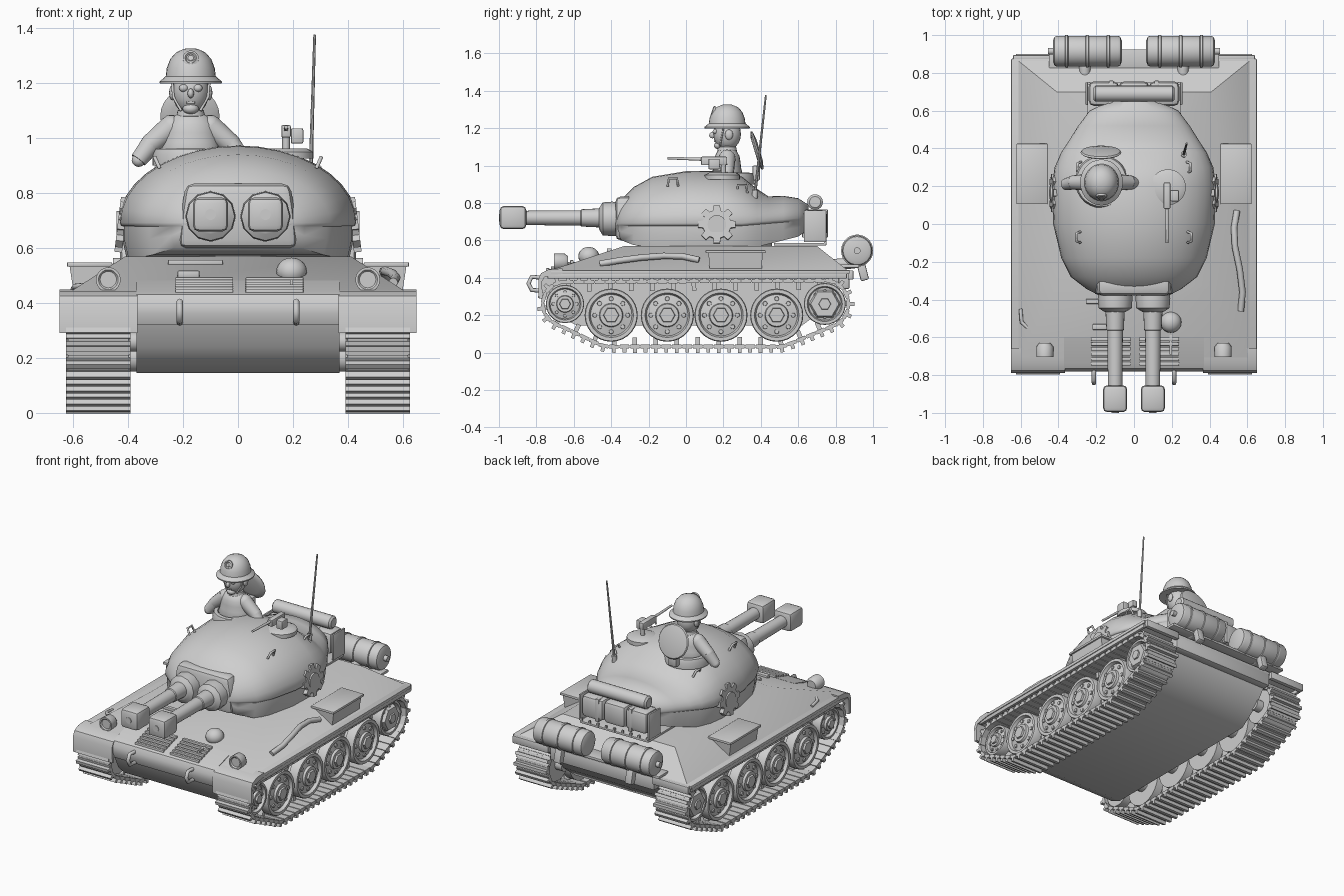
import bpy, bmesh, math
from math import sin, cos, pi, radians
from mathutils import Vector, Matrix

cube = bpy.data.objects.get("Cube")
if cube:
    bpy.data.objects.remove(cube, do_unlink=True)

GREY = (0.62, 0.62, 0.62, 1)
mat = bpy.data.materials.new("plain grey")
mat.use_nodes = True
mat.diffuse_color = GREY
mat.node_tree.nodes["Principled BSDF"].inputs["Base Color"].default_value = GREY


# ---------- helpers ----------
def finish(name, bm, matrix=Matrix(), bevel=0, angle=38):
    bmesh.ops.recalc_face_normals(bm, faces=bm.faces)
    if bevel:
        sharp = [e for e in bm.edges if e.calc_face_angle(0) > 0.5]
        bmesh.ops.bevel(bm, geom=sharp, offset=bevel, segments=2, profile=0.5, affect='EDGES')
    for f in bm.faces:
        f.smooth = True
    for e in bm.edges:
        e.smooth = e.calc_face_angle(0) < radians(angle)
    me = bpy.data.meshes.new(name)
    bm.to_mesh(me)
    bm.free()
    me.transform(matrix)
    me.materials.append(mat)
    ob = bpy.data.objects.new(name, me)
    bpy.context.collection.objects.link(ob)


def box(name, c, size, bevel=0, rx=0):
    bm = bmesh.new()
    bmesh.ops.create_cube(bm, size=1, matrix=Matrix.Diagonal((*size, 1)))
    finish(name, bm, Matrix.Translation(c) @ Matrix.Rotation(rx, 4, 'X'), bevel)


def loft(name, rings, matrix=Matrix(), bevel=0, angle=38):
    bm = bmesh.new()
    vs = [[bm.verts.new(p) for p in r] for r in rings]
    n = len(vs[0])
    for a, b in zip(vs, vs[1:]):
        for i in range(n):
            bm.faces.new((a[i], a[(i + 1) % n], b[(i + 1) % n], b[i]))
    bm.faces.new(vs[0])
    bm.faces.new(vs[-1])
    finish(name, bm, matrix, bevel, angle)


def lathe(name, profile, origin, axis=(0, 0, 1), seg=24, scale=(1, 1, 1), angle=38):
    """Profile of (radius, height) pairs turned about an axis."""
    rings = [[(r * cos(2 * pi * i / seg), r * sin(2 * pi * i / seg), h) for i in range(seg)]
             for r, h in profile]
    m = (Matrix.Translation(origin) @ Matrix.Diagonal((*scale, 1))
         @ Vector(axis).to_track_quat('Z', 'Y').to_matrix().to_4x4())
    loft(name, rings, m, 0, angle)


def rod(name, a, b, r0, r1=None, seg=16):
    d = Vector(b) - Vector(a)
    lathe(name, [(r0, 0), (r0 if r1 is None else r1, d.length)], a, d, seg)


def ball(name, c, size, seg=20):
    bm = bmesh.new()
    bmesh.ops.create_uvsphere(bm, u_segments=seg, v_segments=seg // 2, radius=1)
    finish(name, bm, Matrix.Translation(c) @ Matrix.Diagonal((*size, 1)))


def prism_x(name, pts, x0, x1):
    loft(name, [[(x, y, z) for y, z in pts] for x in (x0, x1)])


def tube(name, pts, r):
    cu = bpy.data.curves.new(name, 'CURVE')
    cu.dimensions = '3D'
    cu.bevel_depth, cu.bevel_resolution, cu.use_fill_caps = r, 2, True
    sp = cu.splines.new('POLY')
    sp.points.add(len(pts) - 1)
    for p, q in zip(sp.points, pts):
        p.co = (*q, 1)
    cu.materials.append(mat)
    bpy.context.collection.objects.link(bpy.data.objects.new(name, cu))


# ---------- hull ----------
prism_x("lower_hull", [(-.76, .33), (-.72, .24), (-.66, .18), (-.58, .145), (.62, .145),
                       (.76, .25), (.84, .36), (.85, .42), (-.7, .42)], -.37, .37)
prism_x("nose", [(-.6, .32), (-.765, .32), (-.782, .36), (-.78, .4), (-.765, .43), (-.735, .444),
                 (-.6, .482)], -.37, .37)
loft("upper_hull", [[(-x, y0, z), (x, y0, z), (x, y1, z), (-x, y1, z)] for x, y0, y1, z in
                    [(.62, -.74, .87, .435), (.41, -.33, .7, .57)]])
box("fender_deck", (0, .075, .43), (1.3, 1.6, .022), .004)
box("rear_sill", (0, .845, .385), (.76, .06, .09), .01)
box("drum_shelf", (0, .875, .462), (.9, .1, .018), .004)
for s in (-1, 1):
    prism_x("mudguard", [(-.66, .45), (-.735, .444), (-.775, .425), (-.79, .39), (-.787, .29),
                         (-.767, .29), (-.77, .38), (-.755, .405), (-.66, .42)], s * .365, s * .65)
    box("fender_lip", (s * .635, .06, .41), (.02, 1.6, .03), .004)
    box("rear_flap", (s * .51, .88, .415), (.26, .03, .05), .006)

    # stowage bin with overhanging lid
    loft("side_bin", [[(s * .46, y0, z), (s * x, y0, z), (s * x, y1, z), (s * .46, y1, z)]
                      for x, y0, y1, z in [(.6, .125, .405, .45), (.613, .12, .41, .535)]])
    box("bin_lid", (s * .54, .265, .54), (.165, .32, .016), .004)

    # headlight, tow hook
    lathe("headlight", [(.03, 0), (.045, .02), (.045, .075), (.036, .075), (.03, .068)],
          (s * .472, -.63, .485), (0, -1, 0), 20)
    rod("headlight_stem", (s * .472, -.665, .42), (s * .472, -.665, .46), .015)
    tube("tow_hook", [(s * .212, -.77, .4), (s * .212, -.825, .405), (s * .212, -.842, .37),
                      (s * .212, -.825, .335), (s * .212, -.77, .33)], .012)

    # slatted grille on the glacis
    for i in range(6):
        y = -.74 + i * .026
        box("grille_slat", (s * .128 + .005, y, .44 + .33 * (y + .74)), (.21, .018, .022), .003)

    # fuel drum with bands and brackets
    cx = s * .247
    lathe("fuel_drum", [(.055, 0), (.075, .008), (.081, .02), (.081, .345), (.075, .357), (.055, .365)],
          (cx - .1825, .915, .545), (1, 0, 0), 28)
    for dx in (-.11, 0, .11):
        lathe("drum_band", [(.081, 0), (.086, .003), (.086, .015), (.081, .018)],
              (cx + dx - .009, .915, .545), (1, 0, 0), 28)
    rod("drum_cap", (s * .43, .915, .545), (s * .455, .915, .545), .018)
    rod("drum_bracket", (s * .26, .79, .47), (s * .26, .9, .48), .03)
    box("drum_foot", (s * .26, .945, .435), (.05, .045, .1), .008, .25)

box("vision_strip", (-.155, -.41, .547), (.2, .025, .02), .004)
box("vision_block", (-.18, -.545, .505), (.08, .03, .025), .004)
ball("dome_lamp", (.195, -.52, .515), (.056, .056, .05))
rod("dome_stem", (.195, -.52, .46), (.195, -.52, .51), .035)
box("dome_bracket", (.195, -.62, .475), (.012, .14, .02))
tube("tow_bar", [(.565, -.46, .475), (.575, -.36, .492), (.56, -.24, .508), (.535, -.12, .517),
                 (.53, -.02, .515), (.545, .07, .495)], .017)
tube("side_handle", [(-.6, -.45, .45), (-.595, -.52, .46), (-.55, -.56, .465)], .01)

# ---------- running gear ----------
ROAD = [(-.4, .2), (-.1, .2), (.187, .2), (.485, .2)]
IDLER, SPROCKET = (-.647, .26), (.742, .26)
circles = [(c, .168) for c in ROAD] + [(IDLER, .117), (SPROCKET, .125)]


def track_path(count):
    """Evenly spaced points on the hull around all the wheels."""
    pts = []
    for i in range(360):
        d = Vector((cos(2 * pi * i / 360), sin(2 * pi * i / 360)))
        c, r = max(circles, key=lambda q: Vector(q[0]).dot(d) + q[1])
        pts.append(Vector(c) + r * d)
    pts.append(pts[0])
    lens = [(b - a).length for a, b in zip(pts, pts[1:])]
    step, out, walked, k = sum(lens) / count, [], 0, 0
    for i in range(count):
        while walked + lens[k] < i * step:
            walked += lens[k]
            k += 1
        out.append(pts[k].lerp(pts[k + 1], (i * step - walked) / max(lens[k], 1e-9)))
    return out


path = track_path(64)


def track(name, x):
    bm = bmesh.new()
    n = len(path)
    for i, p in enumerate(path):
        t = path[(i + 1) % n] - path[i - 1]
        m = Matrix.Translation((x, p.x, p.y)) @ Matrix.Rotation(math.atan2(t.y, t.x), 4, 'X')
        # each link: pad, joining web, grouser, and on every other link a guide tooth
        parts = [((0, 0, 0), (.235, .05, .02)), ((0, 0, 0), (.22, .07, .01)),
                 ((0, 0, -.018), (.235, .02, .028 if i % 2 else .03))]
        if i % 2 == 0:
            parts.append(((0, 0, .025), (.035, .024, .05)))
        for off, size in parts:
            bmesh.ops.create_cube(bm, size=1, matrix=m @ Matrix.Translation(off)
                                  @ Matrix.Diagonal((*size, 1)))
    finish(name, bm)


def wheel(name, s, c, r):
    y, z = c
    ax = (s, 0, 0)
    rim = [(r * .3, .1), (r * .42, .1), (r * .45, .085), (r * .78, .075), (r * .84, .095),
           (r * .97, .095), (r, .088), (r, .035), (r * .6, .03), (r * .3, .03)]
    lathe(name, rim, (s * .5, y, z), ax, 28)
    lathe(name + "_inner", [(r * .5, 0), (r, 0), (r, .055), (r * .5, .055)], (s * .41, y, z), ax, 28)
    rod(name + "_axle", (s * .36, y, z), (s * .59, y, z), r * .35)
    rod(name + "_hub_nut", (s * .59, y, z), (s * .612, y, z), r * .32, r * .28, 6)
    for i in range(8):
        a = 2 * pi * i / 8
        px, pz = y + r * .62 * cos(a), z + r * .62 * sin(a)
        rod(name + "_bolt", (s * .57, px, pz), (s * .588, px, pz), r * .1, r * .08, 8)


for s in (-1, 1):
    track("track", s * .508)
    for c in ROAD:
        wheel("road_wheel", s, c, .142)
    wheel("idler", s, IDLER, .102)
    wheel("sprocket", s, SPROCKET, .112)
    rod("sprocket_plate", (s * .58, *SPROCKET), (s * .603, *SPROCKET), .085, .075, 6)

# ---------- turret ----------
rings = []
for y, w, top, low in [(-.375, .19, .77, .65), (-.345, .25, .82, .6), (-.28, .335, .885, .575),
                       (-.18, .385, .94, .565), (0, .428, .97, .56), (.2, .435, .973, .56),
                       (.3, .42, .94, .56), (.38, .385, .875, .565), (.44, .345, .835, .58),
                       (.52, .295, .838, .6), (.6, .235, .825, .62), (.655, .12, .79, .66)]:
    seam = .692 + .03 * max(0, y - .3) / .35
    ring = [(w * cos(pi * i / 18), y, seam + (top - seam) * sin(pi * i / 18)) for i in range(19)]
    side = [(.985, seam - .012), (.965, seam - .014), (.965, (seam + low) / 2), (.93, low)]
    ring += [(-w * k, y, z) for k, z in side] + [(w * k, y, z) for k, z in reversed(side)]
    rings.append(ring)
loft("turret", rings, angle=50)
lathe("turret_ring", [(.36, 0), (.36, .04)], (0, .1, .55), seg=32)

# mantlet and twin guns
loft("mantlet", [[(-.218, y, .6), (.218, y, .6), (.205, y, .74), (.19, y, .835), (-.19, y, .835),
                  (-.205, y, .74)] for y in (-.27, -.378)], bevel=.03)
for s in (-1, 1):
    lathe("gun_collar", [(.088, 0), (.092, .04), (.088, .09), (.065, .105), (.056, .11)],
          (s * .1, -.355, .715), (0, -1, 0), 12)
    lathe("gun_barrel", [(.052, 0), (.046, .12), (.041, .125), (.038, .44)],
          (s * .1, -.44, .72), (0, -1, 0), 20)
    box("muzzle_brake", (s * .1, -.925, .722), (.128, .142, .124), .022)
    rod("muzzle_bore", (s * .1, -.99, .722), (s * .1, -1.0, .722), .02)

    # gear emblem on the turret flank
    gear = []
    for i in range(8):
        for da, r in ((-.26, .076), (-.17, .102), (.17, .102), (.26, .076)):
            a = 2 * pi * i / 8 + da
            gear.append((r * cos(a), r * sin(a)))
    tilt = Matrix.Translation((s * .424, .165, .685)) @ Matrix.Rotation(s * -.12, 4, 'Y')
    loft("gear_plate", [[(x, a, b) for a, b in gear] for x in (-.014, .014)], tilt)
    rod("gear_boss", (s * .41, .165, .685), (s * .443, .165, .685), .05)

    # grab handles
    for y, x, z in ((-.07, .285, .89), (.3, .28, .855)):
        tube("grab_handle", [(s * x, y - .028, z), (s * (x + .018), y - .022, z + .04),
                             (s * (x + .018), y + .022, z + .04), (s * x, y + .028, z)], .007)

# ---------- rear rack ----------
box("rack_floor", (0, .61, .58), (.5, .28, .014), .003)
for i in range(9):
    box("rack_peg", (-.24 + i * .06, .745, .59), (.012, .012, .03))
for x in (-.16, 0, .16):
    box("rack_pack", (x, .69, .69), (.16, .13, .145), .028)
for x in (-.12, .12):
    box("rack_strap", (x, .69, .69), (.025, .137, .15), .004)
for x in (-.25, .25):
    box("rack_end", (x, .69, .675), (.012, .12, .17), .003)
lathe("bedroll", [(.03, 0), (.042, .01), (.042, .42), (.03, .43)], (-.215, .69, .805), (1, 0, 0), 18)

# ---------- roof fittings ----------
lathe("cupola", [(.14, 0), (.14, .04), (.132, .06), (.11, .062), (.105, .03)], (-.172, .225, .9), seg=28)
lathe("hatch_lid", [(.07, -.012), (.1, -.006), (.108, 0), (.102, .008), (.06, .016)],
      (-.175, .378, 1.08), (0, 1, .3), 24)
box("lid_hinge", (-.175, .375, .96), (.06, .04, .08), .008)
lathe("gunner_hatch", [(.095, 0), (.095, .025), (.07, .038)], (.18, .195, .925), seg=20)
rod("gun_post", (.175, .2, .93), (.175, .2, 1.03), .014)
box("gun_receiver", (.175, .15, 1.025), (.035, .14, .045), .006)
box("ammo_box", (.215, .15, 1.008), (.045, .06, .056), .006)
rod("machine_gun_barrel", (.175, .1, 1.033), (.175, -.1, 1.04), .009, .007, 10)
rod("antenna_base", (.262, .365, .79), (.264, .37, .87), .016)
rod("antenna", (.264, .37, .86), (.279, .427, 1.376), .008, .005, 8)

# ---------- crewman ----------
CX, CY = -.172, .22
lathe("torso", [(.1, .92), (.112, .95), (.1, .985), (.095, 1.02), (.088, 1.05), (.068, 1.078),
                (.04, 1.09), (.036, 1.12)], (CX, CY, 0), seg=24, scale=(1, .75, 1), angle=60)
ball("head", (CX, CY, 1.168), (.067, .074, .085))
ball("nose", (CX, CY - .078, 1.163), (.012, .018, .018), 12)
ball("chin", (CX, CY - .045, 1.107), (.03, .026, .02), 12)
box("mouth", (CX, CY - .064, 1.13), (.03, .014, .008), .002)
lathe("collar", [(.045, 0), (.052, .01), (.048, .03), (.04, .035)], (CX, CY, 1.07))
for s in (-1, 1):
    x = CX + s * .067
    ball("eye", (CX + s * .026, CY - .064, 1.182), (.017, .014, .014), 12)
    ball("ear", (x, CY + .01, 1.165), (.012, .022, .028), 12)
    tube("chin_strap", [(x, CY - .02, 1.2), (x - s * .004, CY - .03, 1.15), (CX + s * .035, CY - .04, 1.1)], .005)
    shoulder, elbow, hand = [(CX + s * dx, CY + dy, z) for dx, dy, z in
                             ((.07, 0, 1.04), (.145, 0, .978), (.19, -.01, .92))]
    ball("shoulder", shoulder, (.045, .045, .045), 16)
    rod("upper_arm", shoulder, elbow, .045, .038)
    ball("elbow", elbow, (.038, .038, .038), 16)
    rod("forearm", elbow, hand, .038, .031)
    ball("hand", hand, (.025, .026, .025), 12)
lathe("helmet", [(.08, 1.205), (.116, 1.198), (.117, 1.206), (.094, 1.225), (.09, 1.255), (.077, 1.288),
                 (.054, 1.313), (.025, 1.325), (.004, 1.327)], (CX, CY, 0), seg=28, scale=(.97, 1.04, 1))
lathe("helmet_badge", [(.029, 0), (.029, .01), (.021, .014), (.016, .008), (.01, .013)],
      (CX, CY - .068, 1.288), (0, -1, .35), 18)
